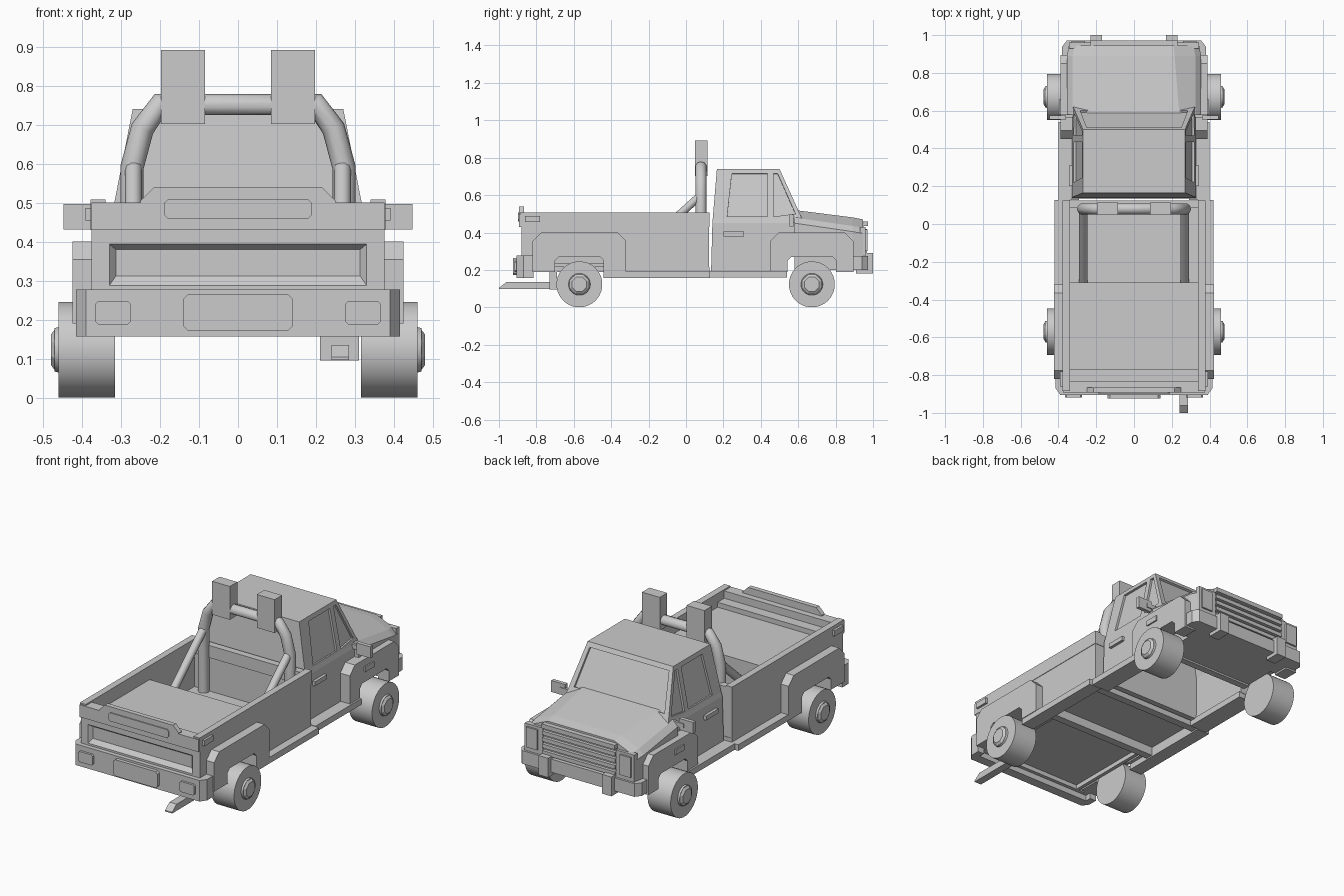
import bpy, bmesh, math
from mathutils import Vector

if "Cube" in bpy.data.objects:
    bpy.data.objects.remove(bpy.data.objects["Cube"])


def mesh(name, verts, faces):
    me = bpy.data.meshes.new(name)
    me.from_pydata([tuple(v) for v in verts], [], faces)
    bm = bmesh.new()
    bm.from_mesh(me)
    bmesh.ops.recalc_face_normals(bm, faces=bm.faces)
    bm.to_mesh(me)
    bm.free()
    ob = bpy.data.objects.new(name, me)
    bpy.context.collection.objects.link(ob)
    return ob


def loft(name, rings):
    n = len(rings[0])
    verts = [v for r in rings for v in r]
    faces = [tuple(range(n)), tuple(range(len(verts) - n, len(verts)))]
    for k in range(len(rings) - 1):
        for i in range(n):
            j = (i + 1) % n
            faces.append((k*n + i, k*n + j, k*n + n + j, k*n + n + i))
    return mesh(name, verts, faces)


def rect(x0, x1, y0, y1, z):
    return [(x0, y0, z), (x1, y0, z), (x1, y1, z), (x0, y1, z)]


def box(name, x0, x1, y0, y1, z0, z1):
    return loft(name, [rect(x0, x1, y0, y1, z0), rect(x0, x1, y0, y1, z1)])


def prism(name, profile, axis, a, b):
    # Extrude a flat profile along one axis
    put = {'x': lambda p, t: (t, p[0], p[1]), 'y': lambda p, t: (p[0], t, p[1]),
           'z': lambda p, t: (p[0], p[1], t)}[axis]
    return loft(name, [[put(p, t) for p in profile] for t in (a, b)])


def slab(name, pts, depth):
    # Plate centred on a slanted polygon
    p = [Vector(v) for v in pts]
    n = (p[1] - p[0]).cross(p[2] - p[0]).normalized() * depth
    return loft(name, [[v - n for v in p], [v + n for v in p]])


def cut(ob, cutter):
    m = ob.modifiers.new("cut", 'BOOLEAN')
    m.operation, m.solver, m.object = 'DIFFERENCE', 'EXACT', cutter
    bpy.context.view_layer.objects.active = ob
    bpy.ops.object.modifier_apply(modifier="cut")
    bpy.data.objects.remove(cutter)


def smooth(ob):
    bpy.ops.object.select_all(action='DESELECT')
    ob.select_set(True)
    bpy.context.view_layer.objects.active = ob
    bpy.ops.object.shade_smooth_by_angle(angle=math.radians(35))


def disc(name, x0, r0, x1, r1, y, z, n):
    ring = lambda x, r: [(x, y + r*math.cos(2*math.pi*(i + .5)/n), z + r*math.sin(2*math.pi*(i + .5)/n))
                         for i in range(n)]
    ob = loft(name, [ring(x0, r0), ring(x1, r1)])
    if n > 10:
        smooth(ob)
    return ob


def tube(name, pts, r):
    cu = bpy.data.curves.new(name, 'CURVE')
    cu.dimensions, cu.bevel_depth, cu.bevel_resolution, cu.use_fill_caps = '3D', r, 3, True
    sp = cu.splines.new('POLY')
    sp.points.add(len(pts) - 1)
    for q, v in zip(sp.points, pts):
        q.co = (*v, 1)
    ob = bpy.data.objects.new(name, cu)
    bpy.context.collection.objects.link(ob)
    return ob


SIDES = (-1, 1)
REAR, FRONT = -.57, .673


def wheel_well(yc):
    return [(yc - .13, .1), (yc - .13, .25), (yc - .11, .27), (yc + .11, .27), (yc + .13, .25), (yc + .13, .1)]


# Cab shell, open below
cab_rings = [(.19, .332, .134, .62), (.45, .328, .141, .625), (.475, .322, .143, .62), (.74, .27, .165, .5)]
cab = loft("cab", [rect(-h, h, a, b, z) for z, h, a, b in cab_rings])
hollow = [(.1, .30, .165, .58), (.44, .297, .17, .58), (.47, .29, .172, .575), (.705, .24, .195, .465)]
cut(cab, loft("cab_cutter", [rect(-h, h, a, b, z) for z, h, a, b in hollow]))

# Recessed cab windows
cab_x = lambda z: .322 - (z - .475) * .052 / .265
for s in SIDES:
    for prof in ([(.22, .485), (.435, .485), (.435, .715), (.245, .715)],
                 [(.468, .485), (.585, .5), (.49, .715), (.468, .715)]):
        cut(cab, slab("window_cutter", [(s*cab_x(z), y, z) for y, z in prof], .012))
wy = lambda z: .62 - (z - .475) * .12 / .265
cut(cab, slab("windscreen_cutter", [(x, wy(z), z) for x, z in
    ((-.285, .515), (.285, .515), (.25, .715), (-.25, .715))], .012))

# Bonnet and front body
def nose_ring(y, w, zs, wt, zt):
    return [(-w, y, .2), (-w, y, zs), (-w + .03, y, zs + .03), (-wt, y, zt),
            (wt, y, zt), (w - .03, y, zs + .03), (w, y, zs), (w, y, .2)]
nose = loft("bonnet_body", [nose_ring(.58, .355, .45, .24, .52), nose_ring(.89, .355, .405, .215, .481),
                            nose_ring(.945, .345, .395, .21, .47)])
for s in SIDES:
    cut(nose, prism("well_cutter", wheel_well(FRONT), 'x', s*.29, s*.5))
    cut(cab, prism("well_cutter", wheel_well(FRONT), 'x', s*.29, s*.5))

# Grille, headlamps, front bumper and guards
box("grille_back", -.23, .23, .93, .95, .27, .455)
box("grille_brow", -.23, .23, .93, .972, .435, .46)
for i in range(4):
    box("grille_bar", -.23, .23, .94, .968, .285 + i*.037, .307 + i*.037)
prism("front_bumper", [(-.38, .87), (-.38, .94), (-.355, .972), (.355, .972), (.38, .94), (.38, .87)],
      'z', .2, .275)
for s in SIDES:
    box("headlamp_frame", s*.23, s*.345, .93, .96, .275, .43)
    box("headlamp", s*.26, s*.33, .95, .97, .3, .415)
    box("bumper_guard", s*.17, s*.23, .91, 1.0, .18, .29)

# Load bed: shell, floor, rear cover
bed = box("bed", -.375, .375, -.88, .122, .19, .5)
cut(bed, box("bed_cutter", -.342, .342, -.83, .095, .1, .6))
cut(bed, loft("tailgate_cutter", [[(sx*w, y, z) for sx, z in ((-1, a), (1, a), (1, b), (-1, b))]
    for y, w, a, b in ((-.9, .348, .265, .408), (-.88, .33, .288, .394), (-.86, .313, .312, .38))]))
for s in SIDES:
    cut(bed, prism("well_cutter", wheel_well(REAR), 'x', s*.29, s*.5))
    box("inner_wheel_wall", s*.29, s*.31, -.83, -.31, .19, .42)
    box("bed_rail", s*.34, s*.378, -.885, .125, .43, .508)
box("bed_floor", -.345, .345, -.84, .1, .215, .235)
box("bed_cover", -.345, .345, -.84, -.31, .41, .43)
box("cover_front", -.345, .345, -.33, -.31, .22, .42)
box("bed_front_rail", -.35, .35, .085, .125, .43, .5)
for y in (-.3, .08):
    box("cross_beam", -.37, .37, y, y + .045, .165, .215)

# Tailgate top, inner step and handle plate
box("tailgate_rail", -.375, .375, -.892, -.83, .43, .5)
box("tailgate_step", -.343, .343, -.835, -.77, .42, .458)
prism("tailgate_spoiler", [(-.25, .49), (-.25, .505), (-.215, .54), (.215, .54), (.25, .505), (.25, .49)],
      'y', -.892, -.865)
def plate(name, xc, w, z0, z1, c, y0, y1):
    a, b = xc - w, xc + w
    prism(name, [(a + c, z0), (b - c, z0), (b, z0 + c), (b, z1 - c), (b - c, z1), (a + c, z1),
                 (a, z1 - c), (a, z0 + c)], 'y', y0, y1)
plate("tailgate_handle", 0, .19, .46, .508, .01, -.898, -.88)

# Rear bumper with plate and lamps
prism("rear_bumper", [(-.415, -.815), (-.415, -.87), (-.39, -.905), (.39, -.905), (.415, -.87), (.415, -.815),
                      (.375, -.815), (.375, -.85), (-.375, -.85), (-.375, -.815)], 'z', .157, .277)
plate("rear_plate", 0, .14, .172, .265, .012, -.925, -.9)
for s in SIDES:
    plate("rear_lamp", s*.32, .046, .188, .248, .008, -.918, -.9)

# Exhaust tail and its hanger
prism("exhaust_tail", [(-1, .097), (-1, .104), (-.96, .135), (-.7, .135), (-.7, .097)], 'x', .24, .285)
box("exhaust_hanger", .21, .31, -.73, -.69, .095, .19)

# Wheel arches, sills, wheels
for s in SIDES:
    for name, yc, out, wide in (("rear", REAR, .25, .424), ("front", FRONT, .222, .39)):
        a, b = yc - out, yc + out
        outer = [(b, .19), (b, .355), (b - .045, .4), (a + .045, .4), (a, .355), (a, .19)]
        well = wheel_well(yc)
        well[0], well[-1] = (yc - .13, .19), (yc + .13, .19)
        prism(name + "_wheel_arch", outer + well, 'x', s*.32, s*wide)
        disc(name + "_tyre", s*.315, .123, s*.46, .123, yc, .123, 28)
        disc(name + "_hub", s*.455, .06, s*.47, .056, yc, .123, 28)
        disc(name + "_hub_cap", s*.47, .056, s*.48, .042, yc, .123, 8)
    box("bed_sill", s*.34, s*.42, -.44, .128, .157, .192)
    box("cab_sill", s*.29, s*.4, .128, .54, .16, .195)

    # Side trim: handle, markers, mirror
    box("door_handle", s*.32, s*.345, .2, .31, .38, .405)
    box("front_marker", s*.38, s*.398, .58, .66, .33, .36)
    box("rear_marker", s*.37, s*.391, -.86, -.78, .455, .487)
    box("mirror_arm", s*.3, s*.39, .565, .58, .45, .475)
    box("mirror", s*.36, s*.448, .553, .575, .432, .497)

    # Roll bar brace and lamp
    tube("roll_bar_brace", [(s*.268, .08, .6), (s*.268, -.32, .24)], .022)
    box("roof_lamp", s*.085, s*.197, .048, .115, .702, .892)

# Roll bar hoop
half = [(.272, .2), (.272, .59), (.245, .69), (.2, .752)]
tube("roll_bar", [(-x, .08, z) for x, z in half] + [(x, .08, z) for x, z in reversed(half)], .03)
